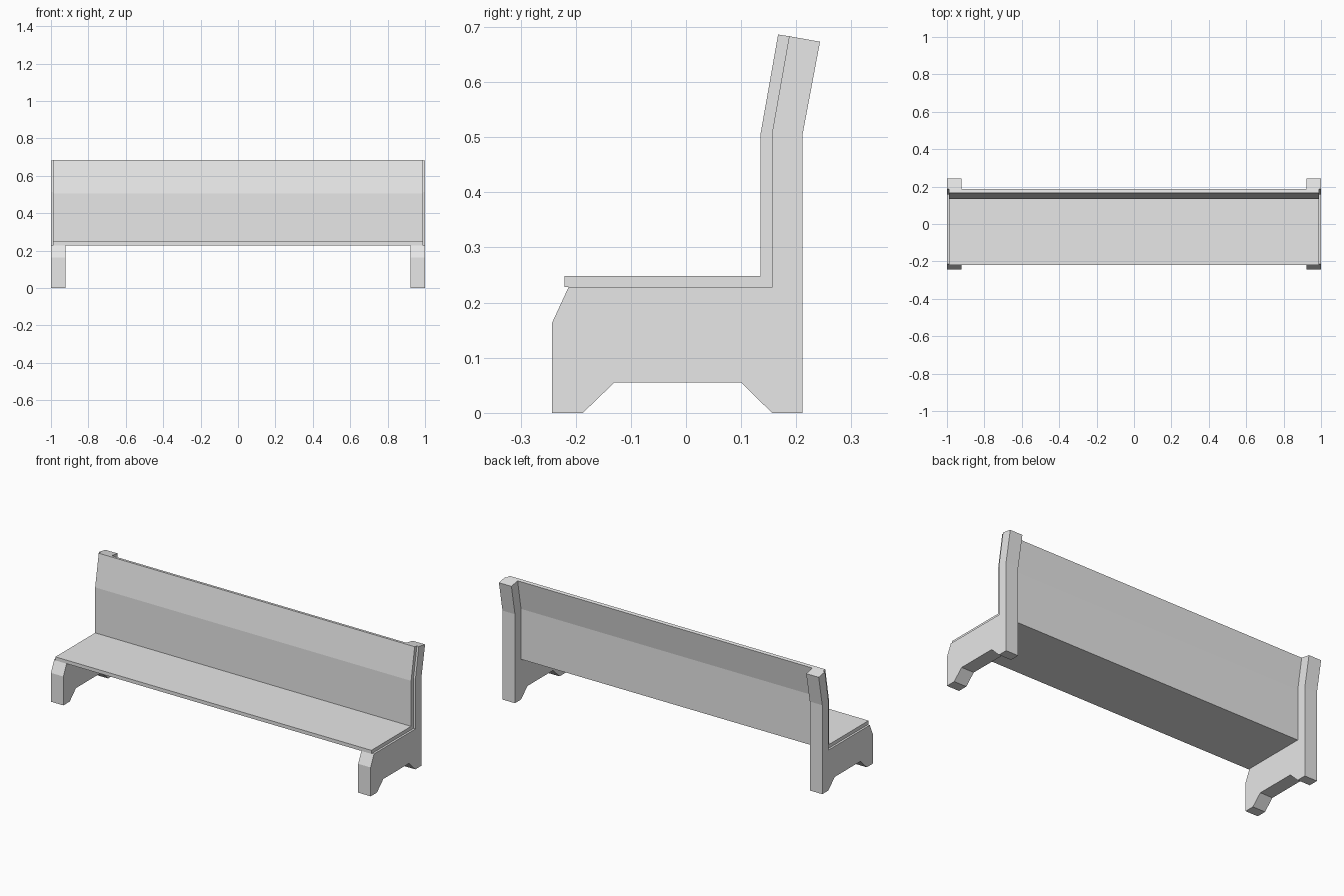
import bpy
import bmesh

cube = bpy.data.objects.get("Cube")
if cube:
    bpy.data.objects.remove(cube, do_unlink=True)

grey = bpy.data.materials.new("light grey")
grey.use_nodes = True
colour = (0.8, 0.8, 0.8, 1)
grey.diffuse_color = colour
grey.node_tree.nodes["Principled BSDF"].inputs["Base Color"].default_value = colour


def extrude_profile(name, profile, x0, x1):
    """Extrude a closed (y, z) side profile from x0 to x1."""
    bm = bmesh.new()
    face = bm.faces.new([bm.verts.new((x0, y, z)) for y, z in profile])
    result = bmesh.ops.extrude_face_region(bm, geom=[face])
    verts = [v for v in result["geom"] if isinstance(v, bmesh.types.BMVert)]
    bmesh.ops.translate(bm, verts=verts, vec=(x1 - x0, 0, 0))
    bmesh.ops.recalc_face_normals(bm, faces=bm.faces)
    mesh = bpy.data.meshes.new(name)
    bm.to_mesh(mesh)
    bm.free()
    mesh.materials.append(grey)
    obj = bpy.data.objects.new(name, mesh)
    bpy.context.collection.objects.link(obj)
    return obj


# Seat and bent backrest: one folded panel
panel = [(-0.22, 0.228), (0.157, 0.228), (0.157, 0.513), (0.187, 0.683),
         (0.167, 0.686), (0.135, 0.505), (0.135, 0.248), (-0.22, 0.248)]
extrude_profile("seat_and_backrest", panel, -0.988, 0.988)

# End supports: notched foot, chamfered front, leaning back post
support = [(-0.243, 0), (-0.187, 0), (-0.13, 0.055), (0.1, 0.055),
           (0.156, 0), (0.211, 0), (0.211, 0.503), (0.243, 0.673),
           (0.187, 0.683), (0.157, 0.513), (0.157, 0.228),
           (-0.213, 0.228), (-0.243, 0.163)]
# Thin outer cheeks also cover the panel edge on the back
edge = [(0.157, 0.228), (0.157, 0.513), (0.187, 0.683),
        (0.167, 0.686), (0.135, 0.505), (0.135, 0.248)]
for side, sign in (("left", 1), ("right", -1)):
    extrude_profile(side + "_support", support, sign * 0.922, sign * 1.0)
